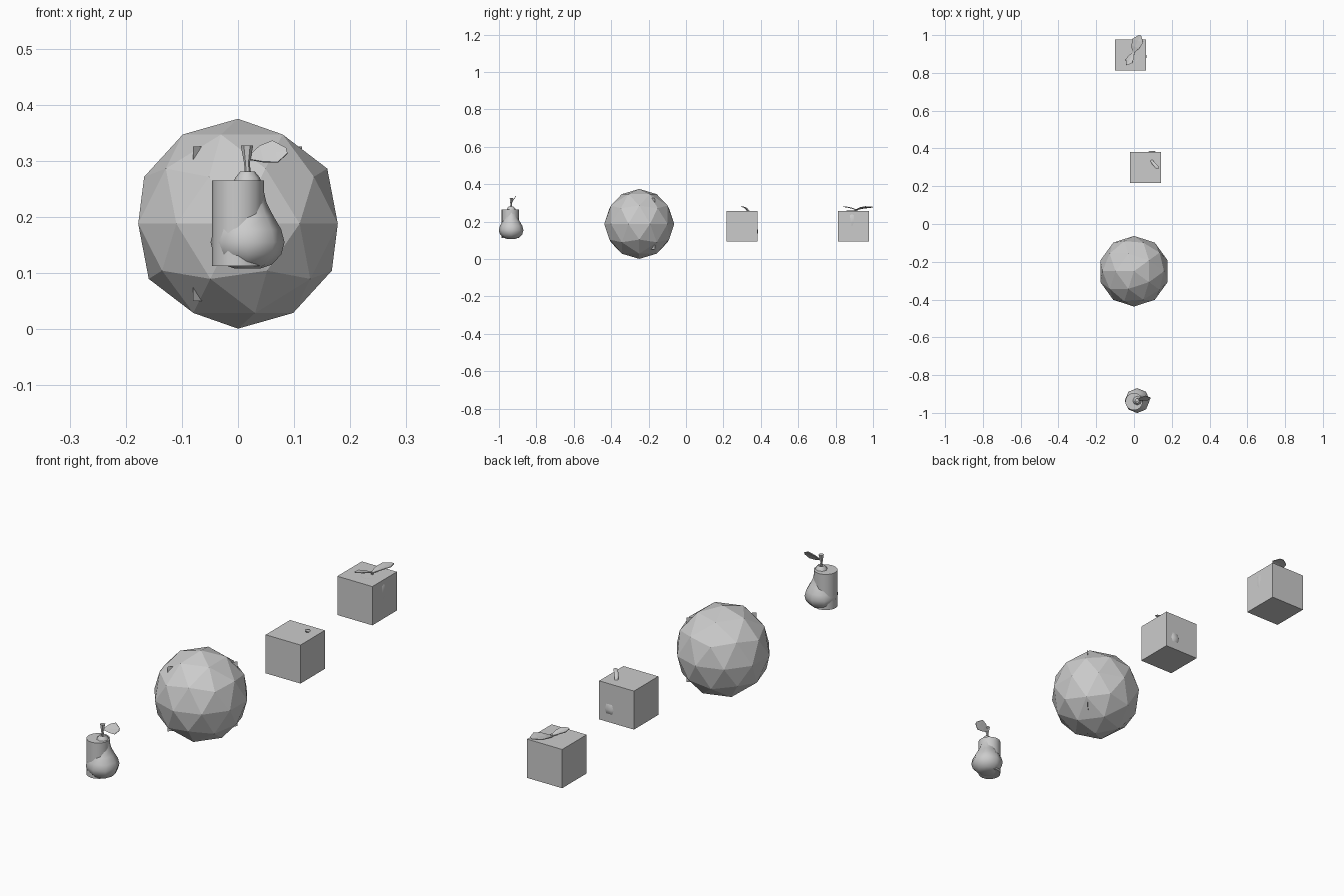
import bpy, bmesh, math
from mathutils import Vector, Matrix

if "Cube" in bpy.data.objects:
    bpy.data.objects.remove(bpy.data.objects["Cube"])


def make(name, bm, smooth=False):
    bmesh.ops.recalc_face_normals(bm, faces=bm.faces)
    me = bpy.data.meshes.new(name)
    bm.to_mesh(me)
    bm.free()
    ob = bpy.data.objects.new(name, me)
    bpy.context.collection.objects.link(ob)
    if smooth:
        bpy.ops.object.select_all(action='DESELECT')
        ob.select_set(True)
        bpy.context.view_layer.objects.active = ob
        bpy.ops.object.shade_smooth_by_angle(angle=math.radians(50))
    return ob


def lathe(name, x, y, profile, sides, sy=1.0):
    # revolve (radius, z) pairs about a vertical axis
    bm = bmesh.new()
    rings = []
    for r, z in profile:
        rings.append([bm.verts.new((x + r * math.cos(2 * math.pi * i / sides),
                                    y + sy * r * math.sin(2 * math.pi * i / sides), z))
                      for i in range(sides)])
    for a, b in zip(rings, rings[1:]):
        for i in range(sides):
            j = (i + 1) % sides
            bm.faces.new((a[i], a[j], b[j], b[i]))
    bm.faces.new(rings[0])
    bm.faces.new(rings[-1])
    return make(name, bm, True)


def tube(name, path, sides=6):
    # path entries are (x, y, z, radius), rings kept level
    bm = bmesh.new()
    rings = [[bm.verts.new((x + r * math.cos(2 * math.pi * i / sides),
                            y + r * math.sin(2 * math.pi * i / sides), z))
              for i in range(sides)] for x, y, z, r in path]
    for a, b in zip(rings, rings[1:]):
        for i in range(sides):
            j = (i + 1) % sides
            bm.faces.new((a[i], a[j], b[j], b[i]))
    bm.faces.new(rings[0])
    bm.faces.new(rings[-1])
    return make(name, bm, True)


def leaf(name, base, tip, side, width, bow):
    # creased blade: midrib plus two edges, widest beyond the middle
    base, tip = Vector(base), Vector(tip)
    side, bow = Vector(side).normalized(), Vector(bow)
    bm = bmesh.new()
    rows = []
    for t, w in ((0, .12), (.35, .75), (.7, 1), (1, .25)):
        c = base.lerp(tip, t) + bow * math.sin(math.pi * t)
        s = side * width * w / 2
        rows.append([bm.verts.new(c - s), bm.verts.new(c - bow * .4 * w), bm.verts.new(c + s)])
    for a, b in zip(rows, rows[1:]):
        for i in range(2):
            bm.faces.new((a[i], a[i + 1], b[i + 1], b[i]))
    ob = make(name, bm)
    mod = ob.modifiers.new("thickness", 'SOLIDIFY')
    mod.thickness = .003
    mod.offset = 0
    return ob


def box(name, centre, size):
    bm = bmesh.new()
    bmesh.ops.create_cube(bm, size=size, matrix=Matrix.Translation(centre))
    return make(name, bm)


# pear with its cylinder shell, stem and leaf
lathe("pear_body", .017, -.935,
      [(.022, .108), (.043, .115), (.060, .133), (.066, .155), (.060, .178), (.046, .202),
       (.034, .225), (.028, .25), (.022, .27), (.013, .281), (.004, .277)], 8)
lathe("pear_shell", 0, -.94, [(.046, .113), (.046, .265)], 16)
tube("pear_stem", [(.018, -.935, .272, .006), (.016, -.935, .295, .005), (.016, -.933, .327, .011)])
leaf("pear_leaf", (.018, -.932, .305), (.087, -.922, .318), (-.2, .5, .8), .046, (0, .004, .003))

# large faceted ball
bm = bmesh.new()
bmesh.ops.create_icosphere(bm, subdivisions=2, radius=.187,
                           matrix=Matrix.Translation((0, -.25, .188)) @ Matrix.Rotation(math.pi, 4, 'Z'))
make("faceted_ball", bm)

# upright square panel set diagonally in the ball
bm = bmesh.new()
a, b = (-.08, -.359), (.114, -.165)
bm.faces.new([bm.verts.new((x, y, z)) for (x, y), z in
              ((a, .0505), (b, .0505), (b, .3255), (a, .3255))])
make("diagonal_panel", bm)

# first crate with a small fruit showing through the back and a bent stem on top
box("middle_crate", (.0605, .299, .1755), .164)
lathe("middle_fruit", .095, .335,
      [(.008, .10), (.030, .112), (.043, .13), (.047, .147), (.042, .17), (.03, .2), (.012, .225)], 10, 1.15)
tube("middle_stem", [(.092, .338, .22, .007), (.095, .332, .258, .008),
                     (.105, .318, .274, .009), (.124, .298, .281, .009)])

# last crate with a round fruit inside and two leaves on top
box("back_crate", (-.0185, .895, .1755), .165)
lathe("back_fruit", -.005, .888,
      [(.02, .105), (.05, .115), (.066, .15), (.071, .19), (.072, .235), (.055, .255), (.03, .2585), (.01, .25)], 12)
tube("back_stem", [(-.002, .905, .245, .005), (.0, .905, .268, .006)])
leaf("back_leaf_long", (-.006, .905, .262), (.032, .998, .278), (.9, -.35, .1), .06, (0, 0, .006))
leaf("back_leaf_short", (.0, .91, .262), (-.038, .843, .28), (.8, -.45, .1), .04, (0, 0, .005))
